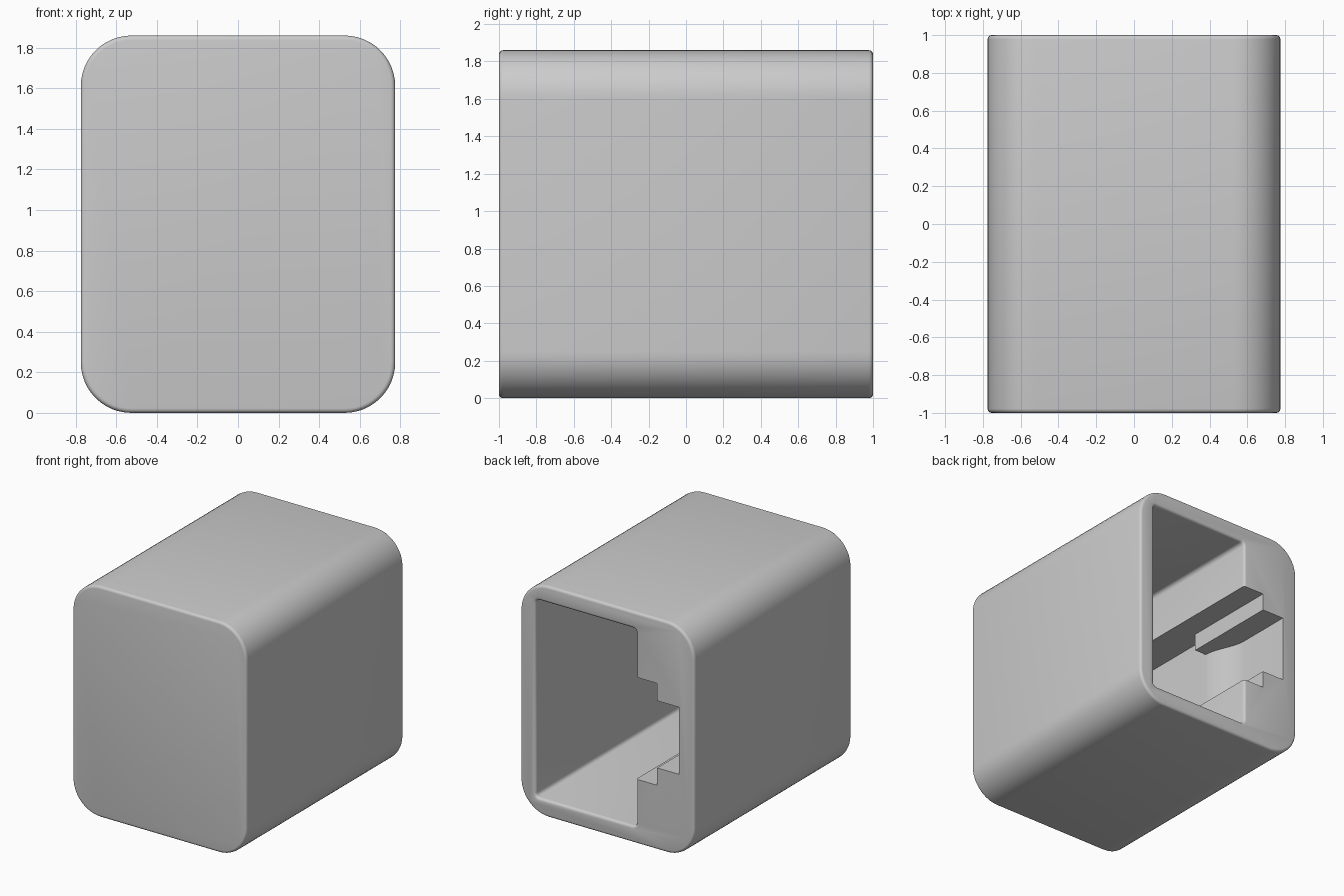
import bpy
import bmesh
from math import sin, cos, pi

cube = bpy.data.objects.get("Cube")
if cube:
    bpy.data.objects.remove(cube, do_unlink=True)

MID = 0.93       # height of the centre line
FLOOR = -0.865   # depth of the cavity along y
EDGE = 0.022     # small rounding on the rims

plastic = bpy.data.materials.new("light_grey_plastic")
plastic.use_nodes = True
grey = (0.6, 0.6, 0.6, 1)
plastic.diffuse_color = grey
plastic.node_tree.nodes["Principled BSDF"].inputs["Base Color"].default_value = grey


def rounded_rect(x0, x1, half_z, r, steps):
    """Outline in x and z, with rounded corners."""
    pts = []
    corners = [(x1 - r, half_z - r), (x0 + r, half_z - r),
               (x0 + r, r - half_z), (x1 - r, r - half_z)]
    for i, (cx, cz) in enumerate(corners):
        for s in range(steps + 1):
            a = (i + s / steps) * pi / 2
            pts.append((cx + r * cos(a), MID + cz + r * sin(a)))
    return pts


def loft(name, rings):
    """Skin equal rings of 3D points and cap both ends."""
    bm = bmesh.new()
    loops = [[bm.verts.new(p) for p in ring] for ring in rings]
    n = len(loops[0])
    for a, b in zip(loops, loops[1:]):
        for i in range(n):
            j = (i + 1) % n
            bm.faces.new((a[i], a[j], b[j], b[i]))
    bm.faces.new(loops[0])
    bm.faces.new(loops[-1])
    bmesh.ops.recalc_face_normals(bm, faces=bm.faces)
    mesh = bpy.data.meshes.new(name)
    bm.to_mesh(mesh)
    bm.free()
    mesh.materials.append(plastic)
    obj = bpy.data.objects.new(name, mesh)
    bpy.context.collection.objects.link(obj)
    return obj


def section(y, grow, x0, x1, half_z, r, steps):
    outline = rounded_rect(x0 - grow, x1 + grow, half_z + grow, r + grow, steps)
    return [(x, y, z) for x, z in outline]


def slab(name, profile, half_z):
    """Extrude an x-y profile evenly about the centre line."""
    return loft(name, [[(x, y, MID + s * half_z) for x, y in profile] for s in (-1, 1)])


# Quarter-round steps shared by the outer rims and the opening
quarter = [i / 4 * pi / 2 for i in range(5)]

# Outer shell
shape = (-0.775, 0.775, 0.93, 0.25, 12)
front = [(-1 + EDGE * (1 - sin(a)), -EDGE * (1 - cos(a))) for a in reversed(quarter)]
back = [(-y, g) for y, g in reversed(front)]
housing = loft("housing", [section(y, g, *shape) for y, g in front + back])

# Main cavity with a flared mouth
hole = (-0.256, 0.64, 0.795, 0.03, 4)
mouth = [(1 - EDGE * (1 - sin(a)), EDGE * (1 - cos(a))) for a in quarter]
spans = [(FLOOR, 0)] + mouth + [(1.1, EDGE)]
cavity = loft("cavity_cutter", [section(y, g, *hole) for y, g in spans])

# Latch channel, widening into a pocket behind the two catches
catch = slab("latch_channel_cutter",
             [(-0.2, 1.1), (-0.444, 1.1), (-0.444, 0.196), (-0.548, 0.196),
              (-0.548, FLOOR), (-0.2, FLOOR)], 0.41)

# Narrow keyway with a smooth ramp down to the pocket
ramp = []
for i in range(11):
    t = i / 10
    ramp.append((-0.64 + 0.092 * t * t * (3 - 2 * t), 0.54 - 0.344 * t))
keyway = slab("keyway_cutter",
              [(-0.2, 1.1), (-0.64, 1.1)] + ramp + [(-0.3, 0.15), (-0.2, 0.15)], 0.27)

# Cut the socket out of the housing
bpy.context.view_layer.objects.active = housing
for cutter in (cavity, catch, keyway):
    cutter.hide_render = True
    mod = housing.modifiers.new(cutter.name, "BOOLEAN")
    mod.operation = "DIFFERENCE"
    mod.solver = "EXACT"
    mod.object = cutter
    bpy.ops.object.modifier_apply(modifier=mod.name)
    bpy.data.objects.remove(cutter, do_unlink=True)

bpy.ops.object.select_all(action="DESELECT")
housing.select_set(True)
bpy.ops.object.shade_smooth_by_angle(angle=0.6)
